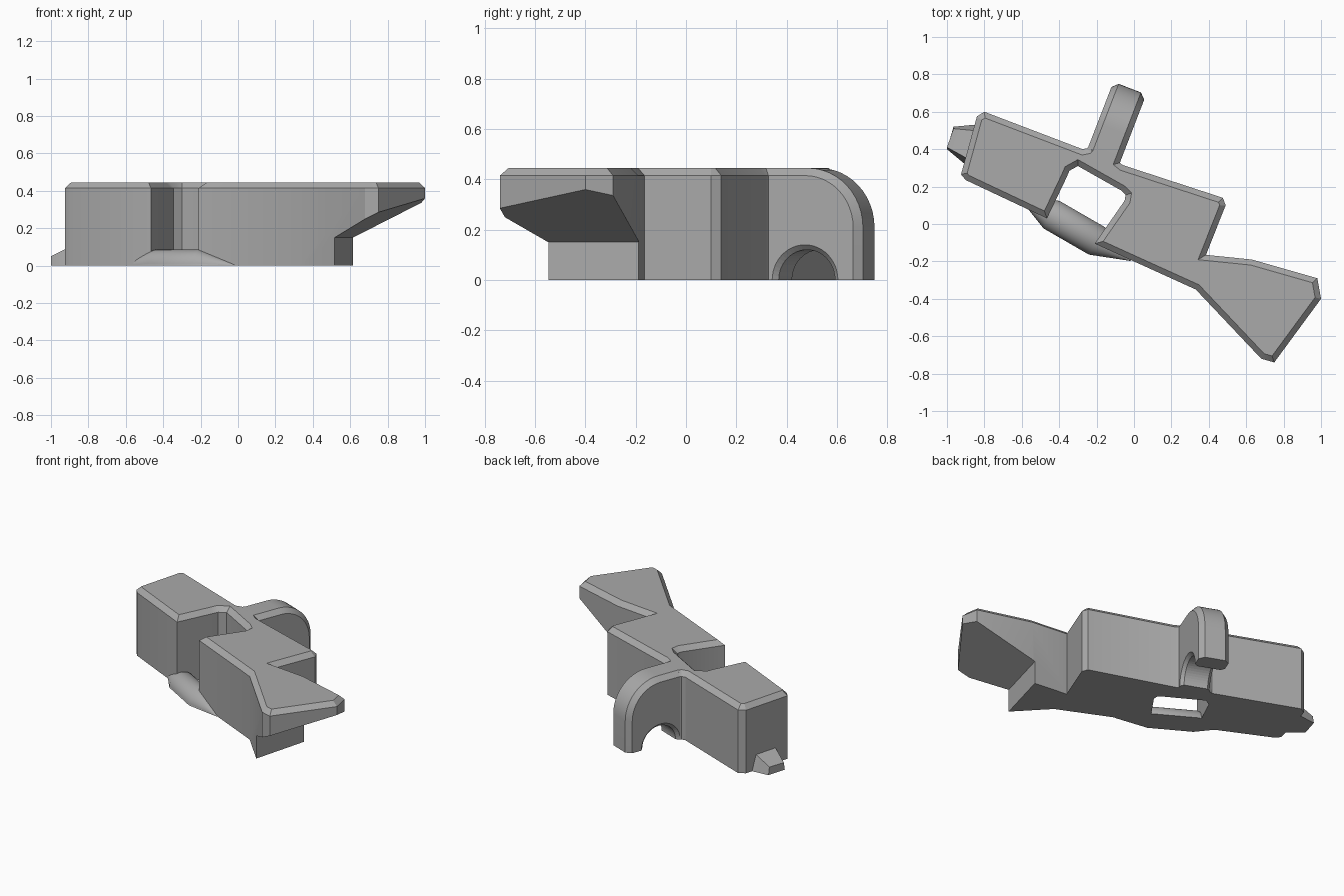
import bpy, bmesh, math
from mathutils import Vector, Matrix

cube = bpy.data.objects.get("Cube")
if cube:
    bpy.data.objects.remove(cube)

grey = bpy.data.materials.new("plain grey")
grey.use_nodes = True
COLOUR = (0.4, 0.4, 0.4, 1)
grey.diffuse_color = COLOUR
grey.node_tree.nodes["Principled BSDF"].inputs["Base Color"].default_value = COLOUR

HEIGHT, CHAMFER = 0.445, 0.03


def loft(name, rings, matrix=Matrix(), helper=False):
    """Join equal rings of points into a capped solid."""
    bm = bmesh.new()
    loops = [[bm.verts.new(matrix @ Vector(p)) for p in ring] for ring in rings]
    for a, b in zip(loops, loops[1:]):
        for i in range(len(a)):
            j = (i + 1) % len(a)
            bm.faces.new((a[i], a[j], b[j], b[i]))
    bm.faces.new(loops[0])
    bm.faces.new(loops[-1])
    bmesh.ops.recalc_face_normals(bm, faces=bm.faces)
    mesh = bpy.data.meshes.new(name)
    bm.to_mesh(mesh)
    bm.free()
    ob = bpy.data.objects.new(name, mesh)
    bpy.context.collection.objects.link(ob)
    mesh.materials.append(grey)
    if helper:
        ob.hide_render = True
        ob.hide_set(True)
    else:
        bpy.ops.object.select_all(action='DESELECT')
        ob.select_set(True)
        bpy.context.view_layer.objects.active = ob
        bpy.ops.object.shade_smooth_by_angle(angle=math.radians(28))
    return ob


def inset(points, d):
    """Move a counter-clockwise outline inwards with mitred corners."""
    out = []
    pts = [Vector(p) for p in points]
    for i, p in enumerate(pts):
        e1 = (p - pts[i - 1]).normalized()
        e2 = (pts[(i + 1) % len(pts)] - p).normalized()
        n1, n2 = Vector((-e1.y, e1.x)), Vector((-e2.y, e2.x))
        out.append(p + (n1 + n2) * d / (1 + n1.dot(n2)))
    return out


def lathe(name, profile, matrix, sides=48, helper=False):
    """Revolve (x, radius) pairs about the local x axis."""
    turn = [2 * math.pi * k / sides for k in range(sides)]
    return loft(name, [[(x, r * math.cos(t), r * math.sin(t)) for t in turn]
                       for x, r in profile], matrix, helper)


def frame(x, y, along):
    """Upright frame at (x, y) with local x pointing along a plan direction."""
    return Matrix.Translation((x, y, 0)) @ Matrix.Rotation(math.atan2(along[1], along[0]), 4, 'Z')


def cut(ob, cutter):
    mod = ob.modifiers.new("cut", 'BOOLEAN')
    mod.operation, mod.solver, mod.object = 'DIFFERENCE', 'EXACT', cutter


# Body and stock, one plan outline with a chamfered top
outline = [
    (-0.80, 0.60), (-0.84, 0.575), (-0.925, 0.265), (-0.90, 0.235),
    (-0.465, 0.03), (-0.36, 0.25), (-0.345, 0.285), (-0.30, 0.31),
    (-0.07, 0.18), (-0.045, 0.155), (-0.05, 0.125), (-0.21, -0.105),
    (0.33, -0.35), (0.68, -0.72), (0.75, -0.74), (1.0, -0.40),
    (0.98, -0.29), (0.63, -0.19), (0.385, -0.165), (0.49, 0.10),
    (0.475, 0.14), (-0.06, 0.315), (-0.085, 0.335), (-0.09, 0.37),
    (-0.235, 0.425), (-0.25, 0.405), (-0.275, 0.40),
]
body = loft("body_and_stock", [
    [(x, y, 0) for x, y in outline],
    [(x, y, HEIGHT - CHAMFER) for x, y in outline],
    [(x, y, HEIGHT) for x, y in inset(outline, CHAMFER)]])

# Sloping underside of the stock
slope = [(0, -0.1), (0, 0.15), (0.7, 0.493), (0.7, -0.1)]
wedge = loft("stock_cutter", [[(u, v, z) for u, z in slope] for v in (-0.8, 0.8)],
             frame(0.565, -0.37, (0.965, -0.263)), helper=True)
cut(body, wedge)

# Rounded side arm
arm_frame = frame(-0.107, 0.507, (0.36, 0.933))
HALF, R = 0.094, 0.235


def arm_ring(v, d):
    arc = [math.radians(90 - 7.5 * k) for k in range(13)]
    pts = [(-0.2, 0), (-0.2, HEIGHT - d)]
    pts += [((R - d) * math.cos(t), HEIGHT - R + (R - d) * math.sin(t)) for t in arc]
    return [(a, v, z) for a, z in pts + [(R - d, 0)]]


arm = loft("side_arm", [arm_ring(-HALF, CHAMFER), arm_ring(CHAMFER - HALF, 0),
                        arm_ring(HALF - CHAMFER, 0), arm_ring(HALF, CHAMFER)], arm_frame)

# Arched opening under the arm, with flared rims
arch = lathe("arch_cutter", [(-0.114, 0.16), (-0.074, 0.12), (0.074, 0.12), (0.114, 0.16)],
             arm_frame @ Matrix.Rotation(math.pi / 2, 4, 'Z'), helper=True)
cut(arm, arch)
cut(body, arch)

# Half-round bar closing the notch, tapering into the body at both ends
bar = lathe("notch_bar", [(-0.35, 0.003), (-0.14, 0.085), (0.14, 0.085), (0.35, 0.003)],
            frame(-0.32, -0.02, (0.866, -0.5)))
floor = loft("floor_cutter", [[(x, y, z) for x, y in ((-1, -1), (1, -1), (1, 1), (-1, 1))]
                              for z in (-0.5, 0)], helper=True)
cut(bar, floor)

# Small tapered nose
loft("nose", [
    [(-0.88, 0.315, 0), (-0.82, 0.53, 0), (-0.82, 0.50, 0.11), (-0.88, 0.345, 0.11)],
    [(-0.91, 0.325, 0), (-0.86, 0.53, 0), (-0.86, 0.50, 0.1), (-0.90, 0.355, 0.1)],
    [(-1.0, 0.40, 0), (-0.965, 0.52, 0), (-0.965, 0.51, 0.05), (-1.0, 0.41, 0.05)]])
